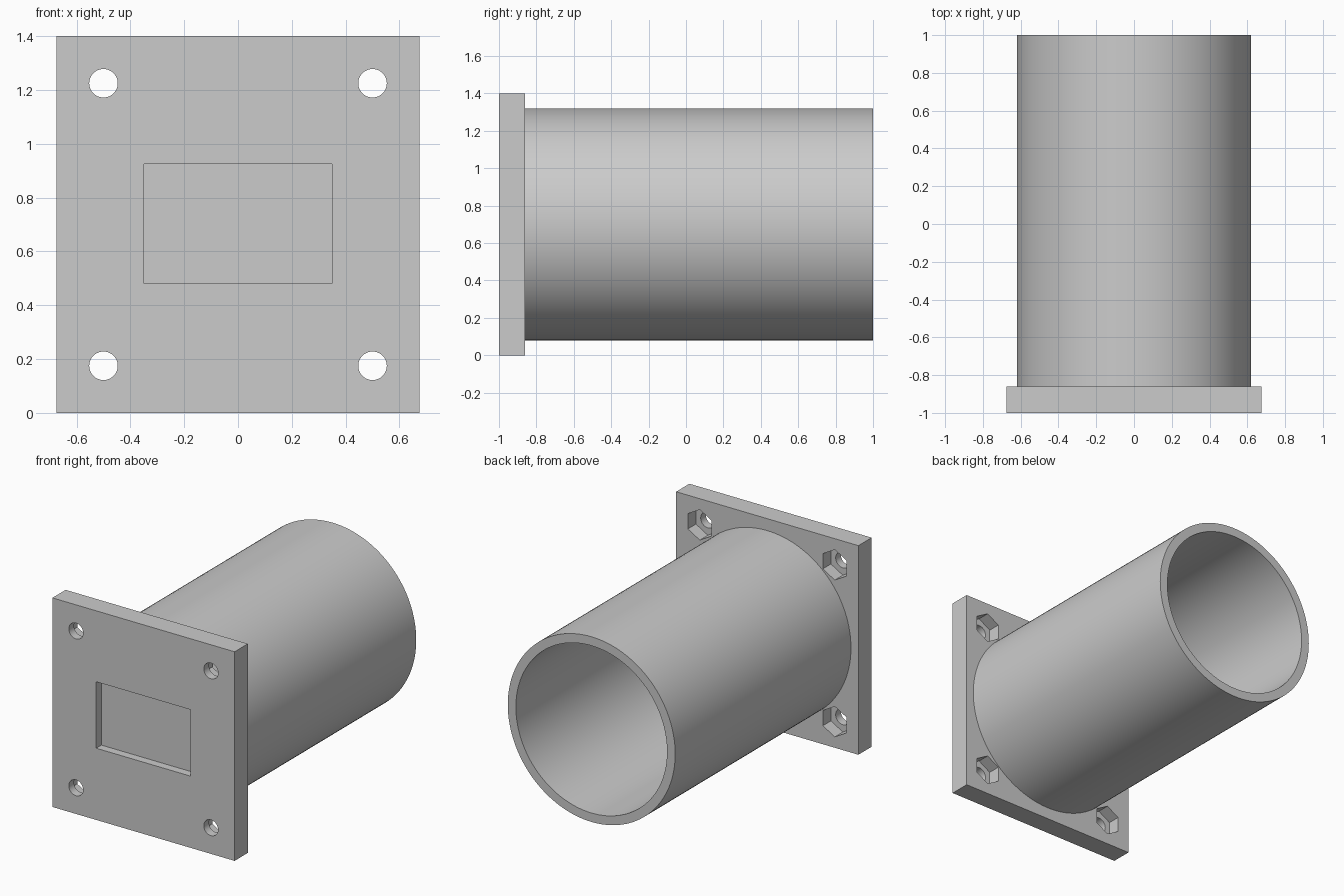
import bpy, bmesh, math

cube = bpy.data.objects.get("Cube")
if cube:
    bpy.data.objects.remove(cube, do_unlink=True)

HALF_W, HEIGHT = 0.675, 1.40
MID = HEIGHT / 2
FRONT, PLATE_BACK, TUBE_END = -1.0, -0.86, 1.0

grey = bpy.data.materials.new("light grey")
grey.use_nodes = True
colour = (0.6, 0.6, 0.6, 1)
grey.diffuse_color = colour
grey.node_tree.nodes["Principled BSDF"].inputs["Base Color"].default_value = colour


def make_object(name, bm):
    bmesh.ops.recalc_face_normals(bm, faces=bm.faces)
    mesh = bpy.data.meshes.new(name)
    bm.to_mesh(mesh)
    bm.free()
    mesh.materials.append(grey)
    obj = bpy.data.objects.new(name, mesh)
    bpy.context.collection.objects.link(obj)
    return obj


def circle(radius, sides, cx=0, cz=MID):
    """Outline in x and z, with its first corner pointing up."""
    turns = [2 * math.pi * i / sides for i in range(sides)]
    return [(cx + radius * math.sin(a), cz + radius * math.cos(a)) for a in turns]


def rectangle(half_x, z0, z1):
    return [(-half_x, z0), (half_x, z0), (half_x, z1), (-half_x, z1)]


def prism(name, outline, y0, y1):
    bm = bmesh.new()
    ends = [[bm.verts.new((x, y, z)) for x, z in outline] for y in (y0, y1)]
    bm.faces.new(ends[0])
    bm.faces.new(ends[1])
    n = len(outline)
    for i in range(n):
        j = (i + 1) % n
        bm.faces.new((ends[0][i], ends[0][j], ends[1][j], ends[1][i]))
    return make_object(name, bm)


def smooth(obj):
    bpy.ops.object.select_all(action="DESELECT")
    obj.select_set(True)
    bpy.context.view_layer.objects.active = obj
    bpy.ops.object.shade_smooth_by_angle(angle=math.radians(30))


# Mounting plate
plate = prism("mounting_plate", rectangle(HALF_W, 0, HEIGHT), FRONT, PLATE_BACK)

# Cutters: front window recess, bolt holes and hexagonal nut pockets
cutters = [prism("window_cutter", rectangle(0.35, 0.48, 0.925), FRONT - 0.1, FRONT + 0.055)]
for x in (-0.5, 0.5):
    for z in (MID - 0.525, MID + 0.525):
        cutters.append(prism("nut_cutter", circle(0.102, 6, x, z), PLATE_BACK - 0.085, PLATE_BACK + 0.1))
        cutters.append(prism("bolt_cutter", circle(0.053, 48, x, z), FRONT - 0.1, PLATE_BACK + 0.1))

bpy.context.view_layer.objects.active = plate
for cutter in cutters:
    cut = plate.modifiers.new("cut", "BOOLEAN")
    cut.operation = "DIFFERENCE"
    cut.solver = "EXACT"
    cut.object = cutter
    bpy.ops.object.modifier_apply(modifier=cut.name)
    bpy.data.objects.remove(cutter, do_unlink=True)
smooth(plate)

# Hollow round tube, open at the back and closed in front by the plate
SIDES = 128
bm = bmesh.new()
profile = [(0.62, PLATE_BACK), (0.62, TUBE_END), (0.56, TUBE_END), (0.56, PLATE_BACK)]
rings = [[bm.verts.new((x, y, z)) for x, z in circle(r, SIDES)] for r, y in profile]
for a, b in zip(rings, rings[1:] + rings[:1]):
    for i in range(SIDES):
        j = (i + 1) % SIDES
        bm.faces.new((a[i], a[j], b[j], b[i]))
smooth(make_object("tube", bm))
